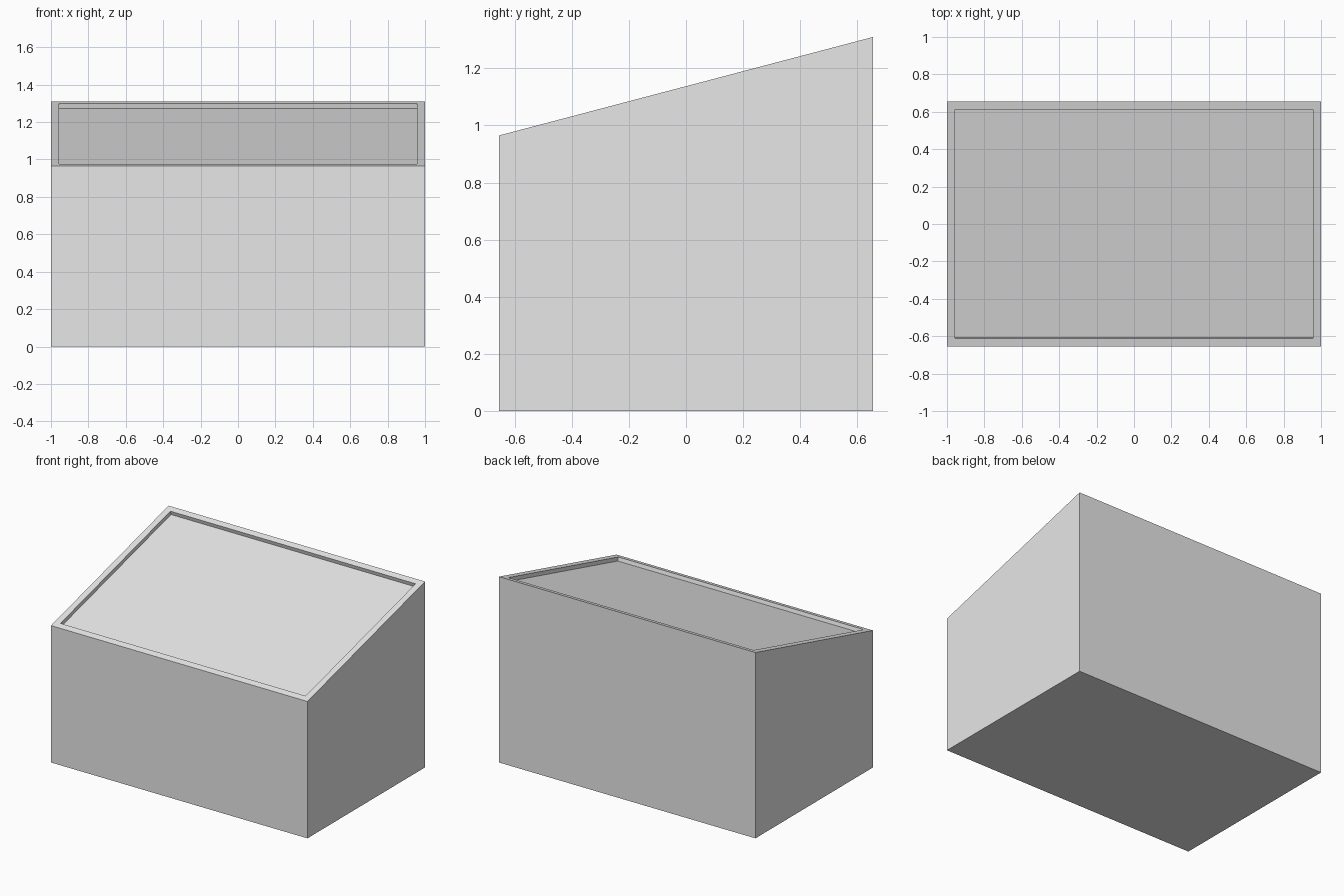
import bpy
import bmesh

cube = bpy.data.objects.get("Cube")
if cube:
    bpy.data.objects.remove(cube, do_unlink=True)

HALF_X, HALF_Y = 1.0, 0.655
FRONT_Z, BACK_Z = 0.965, 1.31
RIM, RECESS = 0.044, 0.027

# One plain grey for everything
grey = bpy.data.materials.new("light grey")
colour = (0.8, 0.8, 0.8, 1.0)
grey.use_nodes = True
grey.diffuse_color = colour
grey.node_tree.nodes["Principled BSDF"].inputs["Base Color"].default_value = colour

# Wedge body: a box whose top slopes up towards the back
bm = bmesh.new()
bmesh.ops.create_cube(bm, size=2)
for v in bm.verts:
    top = BACK_Z if v.co.y > 0 else FRONT_Z
    v.co = (v.co.x * HALF_X, v.co.y * HALF_Y, top if v.co.z > 0 else 0)
bm.normal_update()

# Sloping panel sunk square to the top, leaving a narrow rim
panel = max(bm.faces, key=lambda f: f.normal.z)
normal = panel.normal.copy()
bmesh.ops.inset_region(bm, faces=[panel], thickness=RIM, use_even_offset=True)
walls = bmesh.ops.extrude_discrete_faces(bm, faces=[panel])
floor = walls["faces"][0]
bmesh.ops.translate(bm, verts=floor.verts, vec=-normal * RECESS)
bmesh.ops.recalc_face_normals(bm, faces=bm.faces)

mesh = bpy.data.meshes.new("sloped_box")
bm.to_mesh(mesh)
bm.free()
mesh.materials.append(grey)
box = bpy.data.objects.new("sloped_box", mesh)
bpy.context.collection.objects.link(box)
